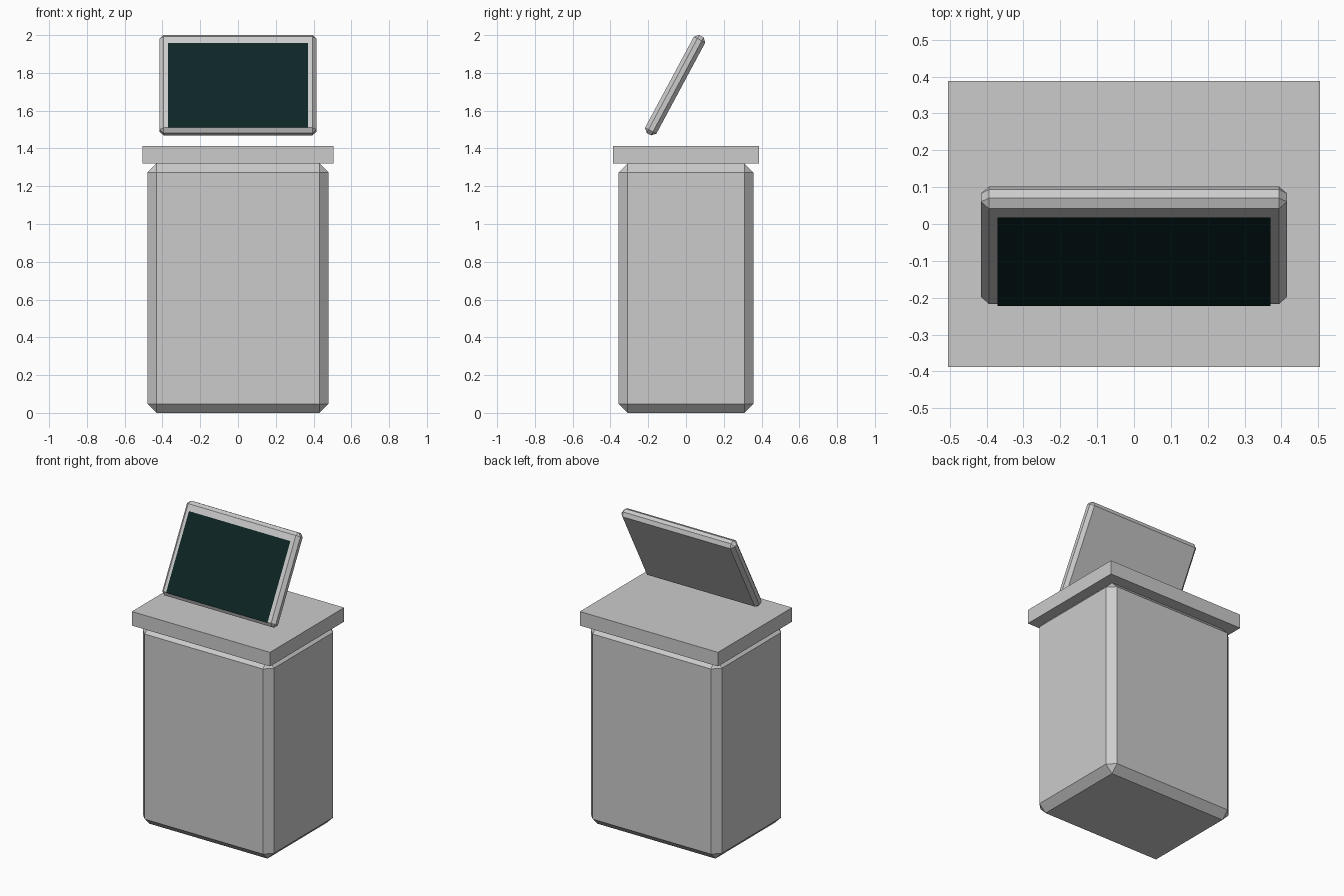
import bpy
from math import radians
from mathutils import Matrix, Vector

cube = bpy.data.objects.get("Cube")
if cube:
    bpy.data.objects.remove(cube, do_unlink=True)


def make_material(name, colour):
    mat = bpy.data.materials.new(name)
    mat.use_nodes = True
    mat.diffuse_color = (*colour, 1)
    mat.node_tree.nodes["Principled BSDF"].inputs["Base Color"].default_value = (*colour, 1)
    return mat


grey = make_material("light grey", (0.6, 0.6, 0.6))
dark_teal = make_material("dark teal", (0.004, 0.019, 0.019))


def finish(name, mat):
    obj = bpy.context.object
    obj.name = obj.data.name = name
    obj.data.materials.append(mat)
    return obj


def box(name, size, centre, mat, chamfer=0, tilt=0):
    bpy.ops.mesh.primitive_cube_add(size=1)
    obj = finish(name, mat)
    obj.data.transform(Matrix.Diagonal((*size, 1)))
    obj.location = centre
    obj.rotation_euler.x = tilt
    if chamfer:
        bevel = obj.modifiers.new("chamfer", 'BEVEL')
        bevel.width = chamfer
        bevel.segments = 1
        bevel.limit_method = 'NONE'
    return obj


# Cabinet and counter top
box("cabinet", (0.96, 0.715, 1.32), (0, 0, 0.66), grey, chamfer=0.048)
box("counter_top", (1.01, 0.775, 0.093), (0, 0, 1.3665), grey)

# Leaning monitor, floating above the counter
tilt = radians(-28.2)
centre = Vector((0, -0.0575, 1.735))
depth = 0.068
box("monitor_frame", (0.83, depth, 0.589), centre, grey, chamfer=0.021, tilt=tilt)

# Screen panel just in front of the frame
turn = Matrix.Rotation(tilt, 3, 'X')
bpy.ops.mesh.primitive_plane_add(size=1)
screen = finish("monitor_screen", dark_teal)
screen.data.transform(Matrix.Rotation(radians(90), 4, 'X') @ Matrix.Diagonal((0.742, 0.508, 1, 1)))
screen.location = centre + turn @ Vector((0, -depth / 2 - 0.005, -0.022))
screen.rotation_euler.x = tilt
